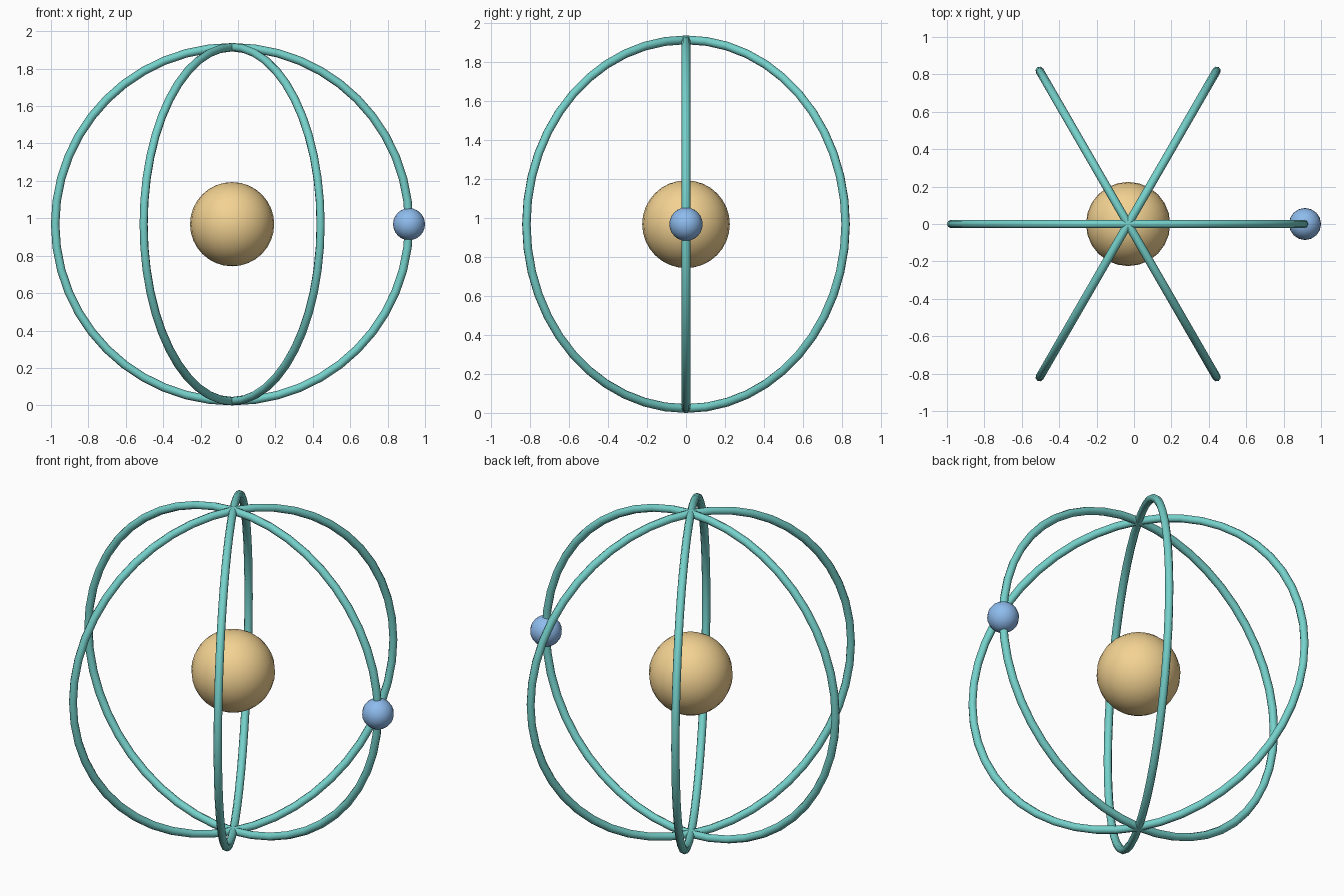
import bpy
from math import radians

if "Cube" in bpy.data.objects:
    bpy.data.objects.remove(bpy.data.objects["Cube"])

# Overall proportions
RING_R, TUBE_R = 0.946, 0.0225
CORE_R, BALL_R = 0.225, 0.0856
CENTRE = (-0.0315, 0.0, RING_R + TUBE_R)


def material(name, rgb):
    mat = bpy.data.materials.new(name)
    mat.diffuse_color = (*rgb, 1.0)
    mat.use_nodes = True
    mat.node_tree.nodes["Principled BSDF"].inputs["Base Color"].default_value = mat.diffuse_color
    return mat


def finish(name, mat):
    obj = bpy.context.object
    obj.name = name
    obj.data.materials.append(mat)
    bpy.ops.object.shade_smooth()
    return obj


def ball(name, radius, location, segments, rings, mat):
    bpy.ops.mesh.primitive_uv_sphere_add(
        radius=radius, location=location, segments=segments, ring_count=rings)
    return finish(name, mat)


gold = material("gold", (0.90, 0.65, 0.29))
teal = material("teal", (0.18, 0.64, 0.60))
blue = material("blue", (0.27, 0.50, 0.85))

# Central nucleus
ball("nucleus", CORE_R, CENTRE, 24, 16, gold)

# Three upright orbit rings, turned 60 degrees apart about the vertical axis
for i in range(3):
    bpy.ops.mesh.primitive_torus_add(
        major_radius=RING_R, minor_radius=TUBE_R,
        major_segments=48, minor_segments=8,
        location=CENTRE, rotation=(radians(90), 0, radians(60 * i)))
    finish(f"orbit_ring_{i + 1}", teal)

# Small electron on the right of the first ring
ball("electron", BALL_R, (CENTRE[0] + RING_R, 0.0, CENTRE[2]), 16, 12, blue)
